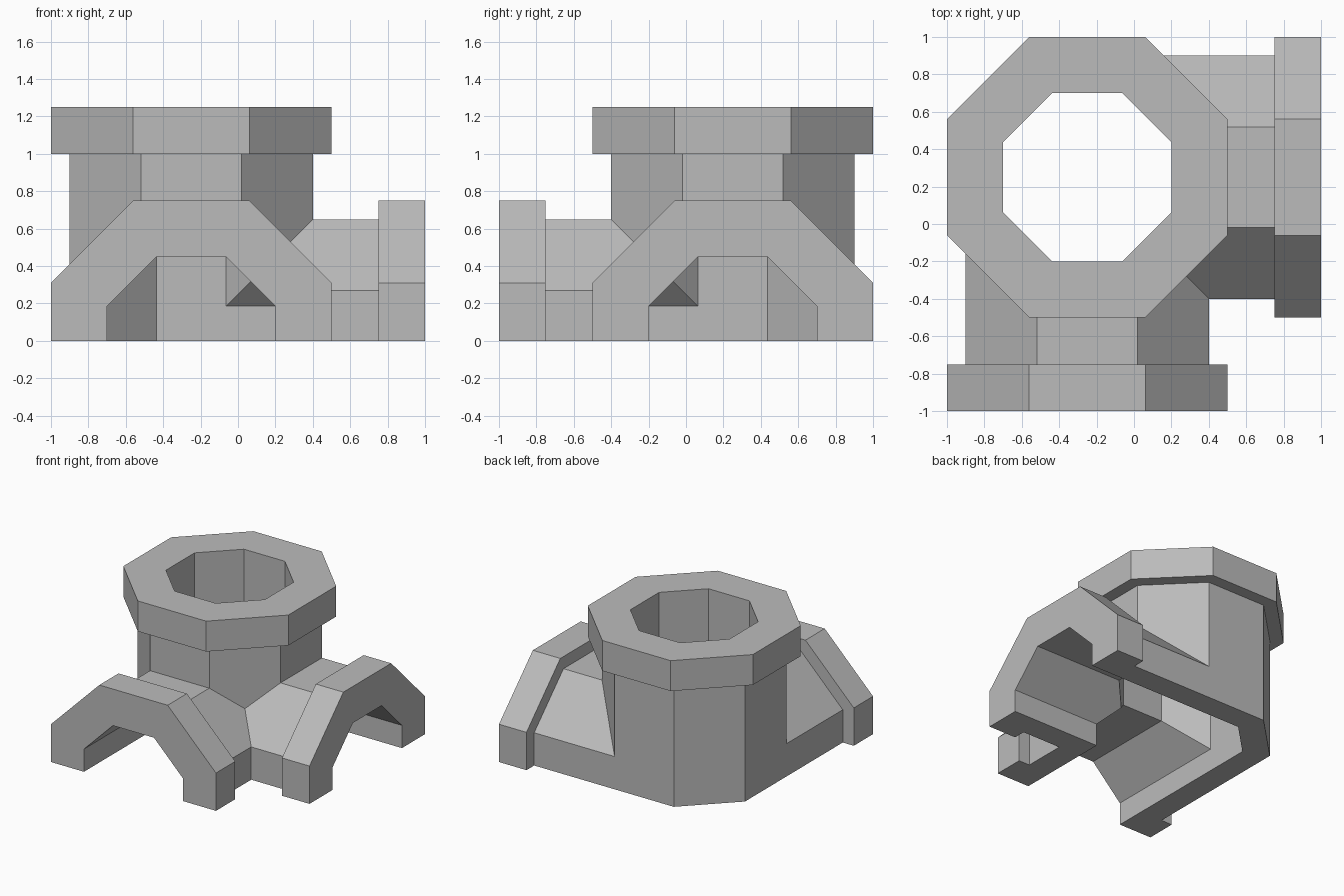
import bpy, bmesh, math
from mathutils import Vector

default = bpy.data.objects.get("Cube")
if default:
    bpy.data.objects.remove(default, do_unlink=True)

grey = bpy.data.materials.new("plain grey")
grey.use_nodes = True
GREY = (0.5, 0.5, 0.5, 1)
grey.diffuse_color = GREY
grey.node_tree.nodes["Principled BSDF"].inputs["Base Color"].default_value = GREY

CENTRE = Vector((-0.25, 0.25, 0))   # where the three tube axes meet
AXES = {"up": 2, "front": 1, "left": 0}


def octagon(apothem):
    h = apothem * math.tan(math.pi / 8)
    a = apothem
    return [(a, -h), (a, h), (h, a), (-h, a), (-a, h), (-a, -h), (-h, -a), (h, -a)]


def prism(name, direction, apothem, start, end):
    """Octagonal prism around a tube axis, between two absolute coordinates."""
    axis = AXES[direction]
    u, v = [i for i in range(3) if i != axis]
    bm = bmesh.new()
    rings = []
    for level in (start, end):
        ring = []
        for p, q in octagon(apothem):
            co = CENTRE.copy()
            co[u] += p
            co[v] += q
            co[axis] = level
            ring.append(bm.verts.new(co))
        rings.append(ring)
    low, high = rings
    bm.faces.new(low)
    bm.faces.new(high)
    for i in range(8):
        j = (i + 1) % 8
        bm.faces.new((low[i], low[j], high[j], high[i]))
    bmesh.ops.recalc_face_normals(bm, faces=bm.faces)
    mesh = bpy.data.meshes.new(name)
    bm.to_mesh(mesh)
    bm.free()
    mesh.materials.append(grey)
    obj = bpy.data.objects.new(name, mesh)
    bpy.context.collection.objects.link(obj)
    return obj


def combine(target, tool, operation):
    mod = target.modifiers.new(operation.lower(), 'BOOLEAN')
    mod.operation = operation
    mod.solver = 'EXACT'
    mod.object = tool
    bpy.context.view_layer.objects.active = target
    bpy.ops.object.modifier_apply(modifier=mod.name)
    bpy.data.objects.remove(tool, do_unlink=True)


# Outer tubes, each ending inside its wider collar
fitting = prism("pipe_junction", "up", 0.65, -1, 1.1)
for part in (
    prism("front_pipe", "front", 0.65, -0.9, 0.25),
    prism("left_pipe", "left", 0.65, -0.25, 0.9),
    prism("top_collar", "up", 0.75, 1, 1.25),
    prism("front_collar", "front", 0.75, -1, -0.75),
    prism("left_collar", "left", 0.75, 0.75, 1),
):
    combine(fitting, part, 'UNION')

# Bores through all three tubes
bore = prism("bore", "up", 0.45, -1.2, 1.5)
combine(bore, prism("front_bore", "front", 0.45, -1.2, 0.25), 'UNION')
combine(bore, prism("left_bore", "left", 0.45, -0.25, 1.2), 'UNION')
combine(fitting, bore, 'DIFFERENCE')

# Slice off everything below the ground, leaving half-octagon arches
combine(fitting, prism("ground_cutter", "up", 4, -2, 0), 'DIFFERENCE')

# Merge leftover coplanar slivers into clean flat faces
bm = bmesh.new()
bm.from_mesh(fitting.data)
bmesh.ops.remove_doubles(bm, verts=bm.verts, dist=0.0005)
bmesh.ops.dissolve_limit(bm, angle_limit=math.radians(1), verts=bm.verts, edges=bm.edges)
bm.to_mesh(fitting.data)
bm.free()
